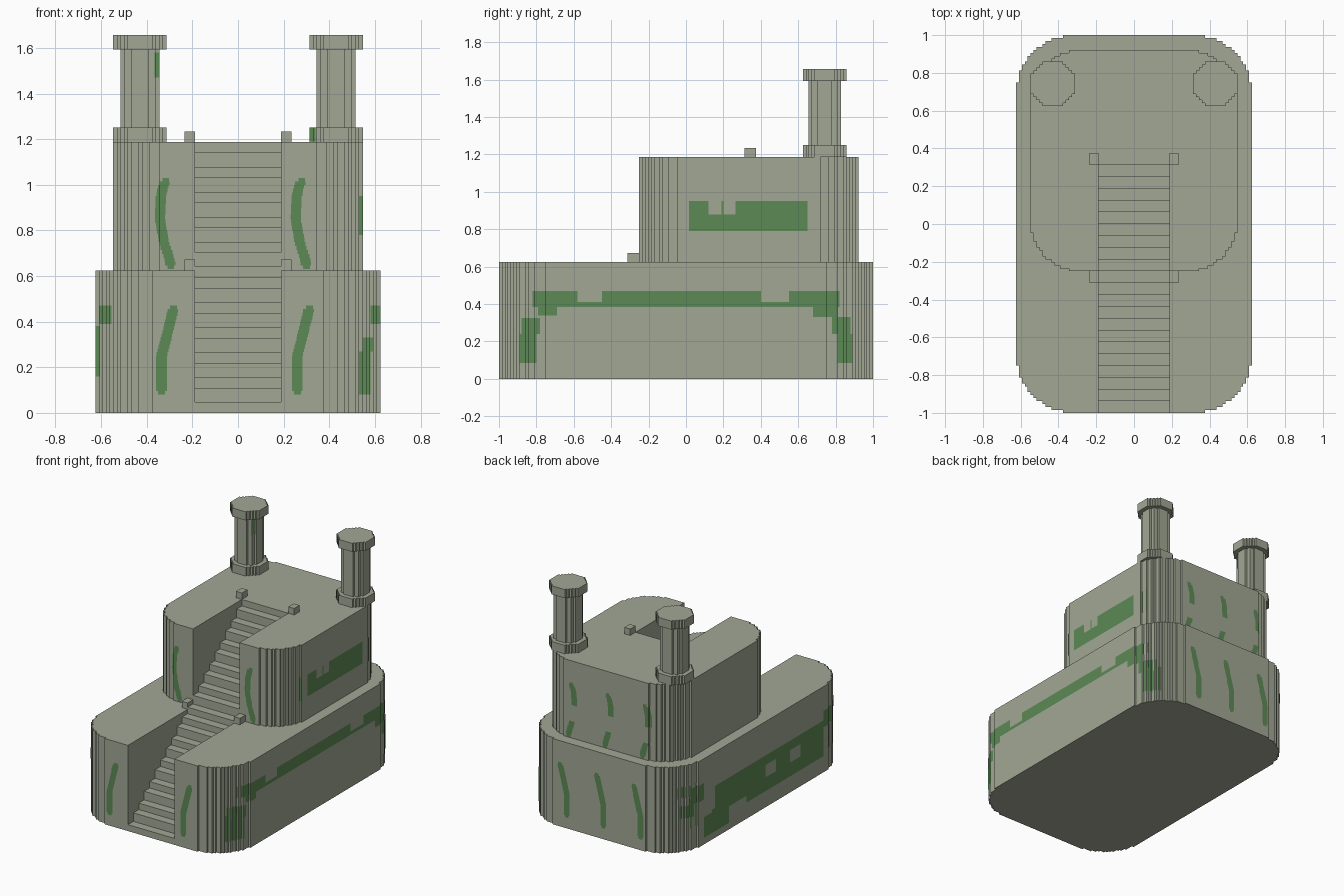
import bpy, bmesh, math

cube = bpy.data.objects.get("Cube")
if cube:
    bpy.data.objects.remove(cube, do_unlink=True)

V = 1 / 64  # grid unit used for all stepped outlines


def material(name, rgb):
    m = bpy.data.materials.new(name)
    m.use_nodes = True
    m.diffuse_color = (*rgb, 1)
    bsdf = m.node_tree.nodes["Principled BSDF"]
    bsdf.inputs["Base Color"].default_value = (*rgb, 1)
    bsdf.inputs["Roughness"].default_value = 0.9
    return m


STONE = material("weathered stone", (0.36, 0.39, 0.30))
MOSS = material("moss green", (0.107, 0.254, 0.089))


def finish(name, bm, mat):
    me = bpy.data.meshes.new(name)
    bm.to_mesh(me)
    bm.free()
    me.materials.append(mat)
    ob = bpy.data.objects.new(name, me)
    bpy.context.collection.objects.link(ob)
    return ob


def outline(x0, x1, y0, y1, r, slot=None):
    """Counter-clockwise rounded rectangle with stair-stepped corners."""
    arc = [(r, 0)]
    for i in reversed(range(r)):
        h = round(math.sqrt(r * r - (i + 0.5) ** 2))
        if h != arc[-1][1]:
            arc += [(i + 1, h)]
        arc += [(i, h)]
    pts = [(x0 + r, y0)]
    if slot:
        half, back = slot
        pts += [(-half, y0), (-half, back), (half, back), (half, y0)]
    pts += [(x1 - r + a, y0 + r - b) for a, b in reversed(arc)]
    pts += [(x1 - r + a, y1 - r + b) for a, b in arc]
    pts += [(x0 + r - a, y1 - r + b) for a, b in reversed(arc)]
    pts += [(x0 + r - a, y0 + r - b) for a, b in arc]
    # drop repeats and points in the middle of straight runs
    out = []
    for p in pts:
        if out and p == out[-1]:
            continue
        if len(out) > 1 and any(out[-2][k] == out[-1][k] == p[k] for k in (0, 1)):
            out.pop()
        out.append(p)
    if out[0] == out[-1]:
        out.pop()
    return [(x * V, y * V) for x, y in out]


def prism(name, pts, z0, z1):
    bm = bmesh.new()
    f = bm.faces.new([bm.verts.new((x, y, z0)) for x, y in pts])
    top = bmesh.ops.extrude_face_region(bm, geom=[f])["geom"]
    bmesh.ops.translate(bm, vec=(0, 0, z1 - z0),
                        verts=[g for g in top if isinstance(g, bmesh.types.BMVert)])
    bmesh.ops.recalc_face_normals(bm, faces=bm.faces)
    return finish(name, bm, STONE)


def block(name, x0, x1, y0, y1, z0, z1):
    return prism(name, [(x0, y0), (x1, y0), (x1, y1), (x0, y1)], z0, z1)


def moss(name, pts, side, rects):
    """Thin patches (u0, u1, z0, z1) projected on the walls that face one side."""
    nx, ny = side
    bm = bmesh.new()
    for i, a in enumerate(pts):
        b = pts[(i + 1) % len(pts)]
        dx, dy = b[0] - a[0], b[1] - a[1]
        if dy * nx - dx * ny <= 1e-6:
            continue
        k = 0 if ny else 1
        lo, hi = sorted((a[k], b[k]))
        for u0, u1, z0, z1 in rects:
            s, e = max(lo, u0), min(hi, u1)
            if e - s < 1e-4:
                continue
            if b[k] < a[k]:
                s, e = e, s
            quad = []
            for u, z in ((s, z0), (e, z0), (e, z1), (s, z1)):
                x, y = (u, a[1]) if ny else (a[0], u)
                quad.append(bm.verts.new((x + nx * 0.003, y + ny * 0.003, z)))
            bm.faces.new(quad)
    return finish(name, bm, MOSS)


def streak(path, width, offset, gap=(9, 9)):
    """Slice a wavy (z, x) path into short rectangles with narrowed ends."""
    rects = []
    for (za, xa), (zb, xb) in zip(path, path[1:]):
        n = max(1, round((zb - za) / V))
        for i in range(n):
            z, t = za + (zb - za) * i / n, (i + 0.5) / n
            if gap[0] < z < gap[1]:
                continue
            x = xa + (xb - xa) * t + offset
            end = z < path[0][0] + 0.01 or z > path[-1][0] - 0.02
            w = width / 2 - (0.008 if end else 0)
            rects.append((x - w, x + w, z, z + (zb - za) / n))
    return rects


# Two tiers with a stairway slot in the front
base_wall = outline(-40, 40, -64, 64, 20)
tier_wall = outline(-35, 35, -16, 59, 17)
prism("base_tier", outline(-40, 40, -64, 64, 20, (12, 20)), 0, 40 * V)
prism("upper_tier", outline(-35, 35, -16, 59, 17, (12, 20)), 40 * V, 76 * V)

# Stairway: stepped side profile extruded across the slot
profile = [(-64, 0)]
for i in range(21):
    h = round(76 * (i + 1) / 22)
    profile += [(-64 + 4 * i, h), (-60 + 4 * i, h)]
profile.append((20, 0))
bm = bmesh.new()
face = bm.faces.new([bm.verts.new((-12 * V, y * V, z * V)) for y, z in profile])
ext = bmesh.ops.extrude_face_region(bm, geom=[face])["geom"]
bmesh.ops.translate(bm, vec=(24 * V, 0, 0),
                    verts=[g for g in ext if isinstance(g, bmesh.types.BMVert)])
bmesh.ops.recalc_face_normals(bm, faces=bm.faces)
finish("stairway", bm, STONE)

# Towers and stair posts on both sides
for side, s in (("left", 1), ("right", -1)):
    cx = 27.5 * s
    ring = outline(cx - 7.5, cx + 7.5, 40, 55, 7)
    shaft = outline(cx - 5.5, cx + 5.5, 42, 53, 5)
    prism(side + "_tower_foot", ring, 76 * V, 80 * V)
    prism(side + "_tower_shaft", shaft, 80 * V, 102 * V)
    prism(side + "_tower_cap", ring, 102 * V, 106 * V)
    xa, xb = sorted((12 * V * s, 15 * V * s))
    block(side + "_lower_post", xa, xb, -20 * V, -16 * V, 40 * V, 43 * V)
    block(side + "_upper_post", xa, xb, 20 * V, 24 * V, 76 * V, 79 * V)
    if s > 0:
        moss("left_tower_foot_moss", ring, (0, -1), [(0.31, 0.34, 1.19, 1.25)])
    else:
        moss("right_tower_shaft_moss", shaft, (0, -1), [(-0.365, -0.345, 1.47, 1.58)])

# Hanging moss streaks on front and back
low = [(0.08, -0.335), (0.25, -0.335), (0.30, -0.322), (0.38, -0.302), (0.47, -0.28)]
high = [(0.63, -0.293), (0.68, -0.302), (0.75, -0.325), (0.85, -0.342),
        (0.95, -0.338), (1.0, -0.325), (1.03, -0.313)]
corners = [(0.53, 0.58, 0.08, 0.27), (0.545, 0.592, 0.27, 0.33), (0.58, 0.625, 0.39, 0.47),
           (-0.625, -0.605, 0.16, 0.38), (-0.61, -0.555, 0.39, 0.47)]
tier_corner = [(0.53, 0.55, 0.78, 0.95)]
for label, ny, shifts in (("front", -1, (0, 0.595)), ("back", 1, (0, 0.3, 0.595))):
    gap = (0.74, 0.86) if ny > 0 else (9, 9)
    moss(label + "_base_moss", base_wall, (0, ny),
         corners + [r for d in shifts for r in streak(low, 0.047, d)])
    moss(label + "_tier_moss", tier_wall, (0, ny),
         tier_corner + [r for d in shifts for r in streak(high, 0.045, d, gap)])

# Moss bands along the left side
moss("left_base_moss", base_wall, (1, 0), [
    (-0.82, 0.82, 0.385, 0.41), (-0.82, -0.58, 0.41, 0.47), (-0.45, 0.40, 0.41, 0.47),
    (0.55, 0.82, 0.41, 0.47), (-0.79, -0.69, 0.34, 0.385), (0.68, 0.81, 0.33, 0.385),
    (-0.89, -0.80, 0.085, 0.24), (-0.88, -0.78, 0.24, 0.325),
    (0.81, 0.89, 0.085, 0.24), (0.78, 0.88, 0.24, 0.33)])
moss("left_tier_moss", tier_wall, (1, 0), [
    (0.015, 0.65, 0.79, 0.88), (0.015, 0.12, 0.88, 0.95),
    (0.19, 0.20, 0.88, 0.95), (0.265, 0.65, 0.88, 0.95)])

# Wider moss band with two bare spots along the right side
moss("right_base_moss", base_wall, (-1, 0), [
    (0.40, 0.69, 0.05, 0.20), (-0.69, 0.56, 0.31, 0.38), (-0.69, -0.42, 0.22, 0.31),
    (-0.30, -0.14, 0.22, 0.31), (-0.02, 0.56, 0.22, 0.31), (-0.69, 0.20, 0.12, 0.22),
    (0.20, 0.60, 0.17, 0.22), (0.69, 0.82, 0.33, 0.45), (0.78, 0.88, 0.24, 0.33),
    (-0.82, -0.69, 0.33, 0.45)])
